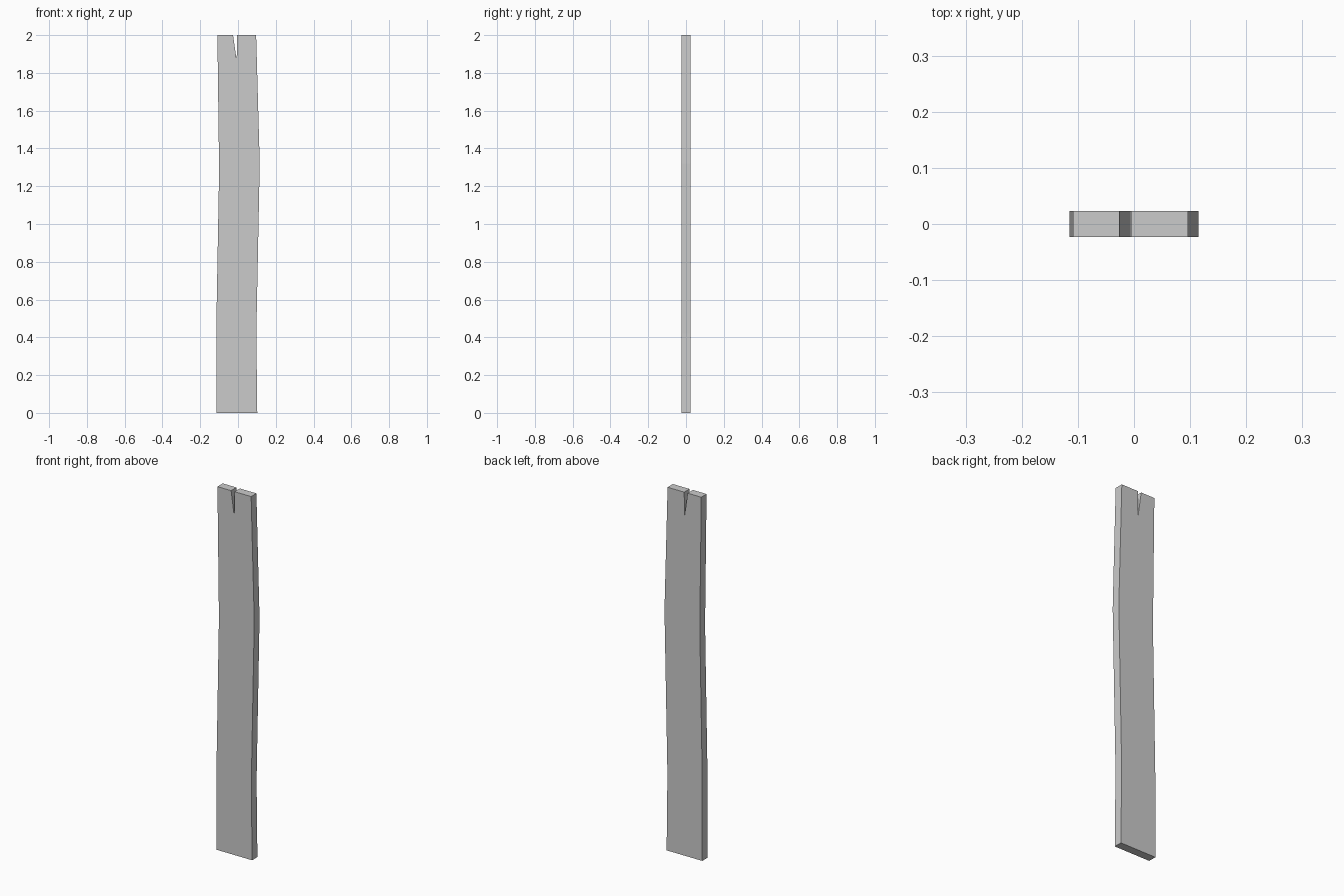
import bpy, bmesh

if "Cube" in bpy.data.objects:
    bpy.data.objects.remove(bpy.data.objects["Cube"])

THICKNESS = 0.046

# Board outline (x, z), with warped long edges and a split in the top end
outline = [
    (-0.115, 0.0), (0.102, 0.0), (0.097, 0.42), (0.115, 1.32), (0.096, 2.0),
    (-0.005, 2.0), (-0.007, 1.865), (-0.026, 2.0),
    (-0.109, 2.0), (-0.100, 1.28), (-0.115, 0.45),
]

# Extrude the outline through the board's thickness
bm = bmesh.new()
front = bm.faces.new([bm.verts.new((x, -THICKNESS / 2, z)) for x, z in outline])
result = bmesh.ops.extrude_face_region(bm, geom=[front], use_keep_orig=True)
back = [v for v in result["geom"] if isinstance(v, bmesh.types.BMVert)]
bmesh.ops.translate(bm, verts=back, vec=(0, THICKNESS, 0))
bmesh.ops.recalc_face_normals(bm, faces=bm.faces)

mesh = bpy.data.meshes.new("wooden_plank")
bm.to_mesh(mesh)
bm.free()
plank = bpy.data.objects.new("wooden_plank", mesh)
bpy.context.collection.objects.link(plank)
